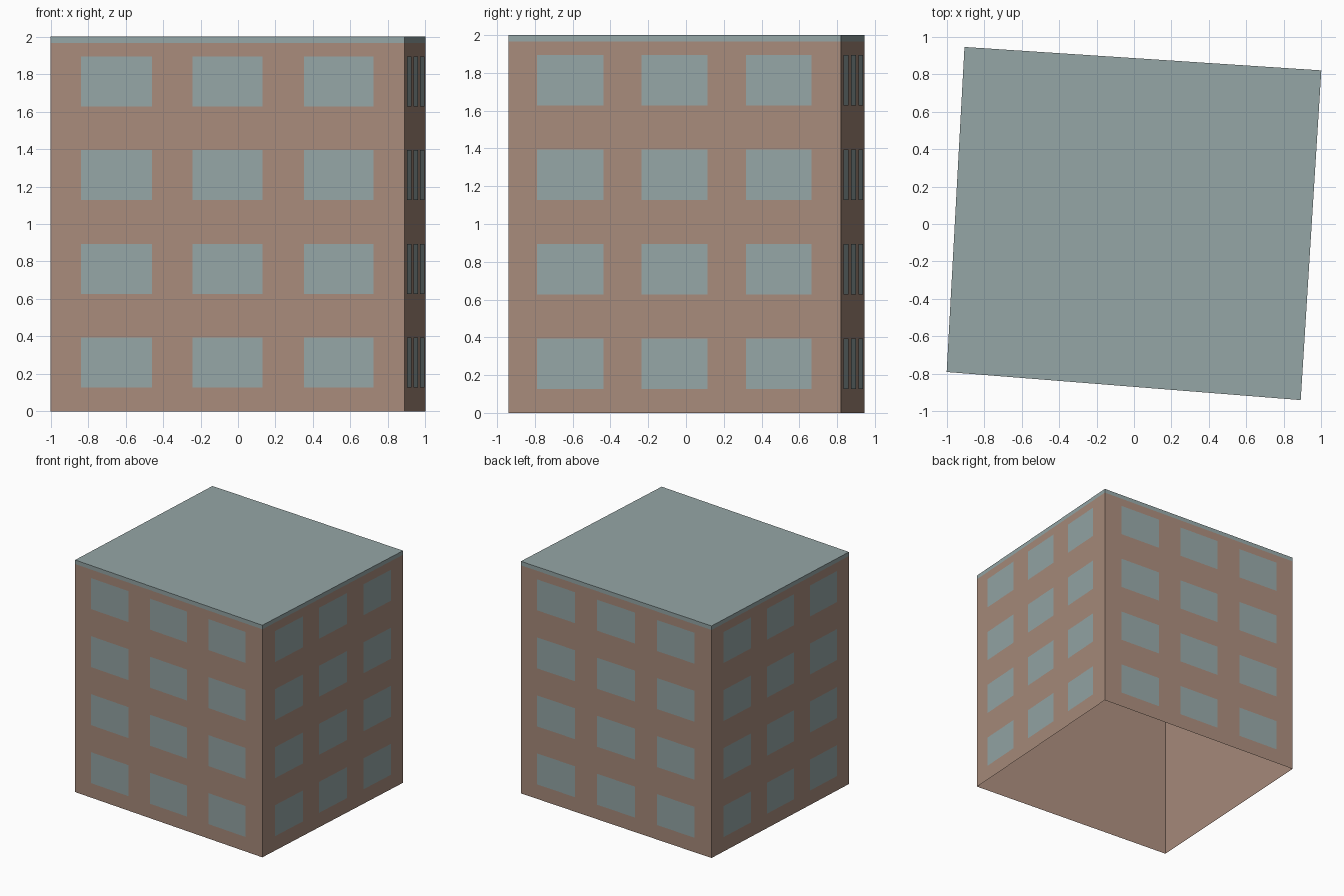
import bpy
from mathutils import Vector

cube = bpy.data.objects.get("Cube")
if cube:
    bpy.data.objects.remove(cube, do_unlink=True)


def material(name, colour):
    mat = bpy.data.materials.new(name)
    mat.use_nodes = True
    mat.diffuse_color = (*colour, 1)
    mat.node_tree.nodes["Principled BSDF"].inputs["Base Color"].default_value = (*colour, 1)
    return mat


def mesh_object(name, verts, faces, mat):
    mesh = bpy.data.meshes.new(name)
    mesh.from_pydata(verts, [], faces)
    mesh.materials.append(mat)
    mesh.update()
    obj = bpy.data.objects.new(name, mesh)
    bpy.context.collection.objects.link(obj)
    return obj


brick = material("brown_wall", (0.39, 0.26, 0.20))
slate = material("blue_grey", (0.30, 0.38, 0.38))

# Footprint, counter-clockwise from the front right corner
corners = [Vector(c) for c in ((-1, -0.79, 0), (0.89, -0.94, 0), (1, 0.82, 0), (-0.905, 0.945, 0))]
eaves, top = 1.965, 2.0
sides = [(i, (i + 1) % 4, (i + 1) % 4 + 4, i + 4) for i in range(4)]


def ring(z):
    return [c + Vector((0, 0, z)) for c in corners]


# Open-bottomed walls and the roof cap with its flush fascia
mesh_object("walls", ring(0) + ring(eaves), sides, brick)
mesh_object("roof", ring(eaves) + ring(top), sides + [(4, 5, 6, 7)], slate)

# Thin window panes, three columns by four floors on each wall
columns = ((0.086, 0.286), (0.401, 0.599), (0.715, 0.912))
for i, side in enumerate(("front", "left", "back", "right")):
    a, b = corners[i], corners[(i + 1) % 4]
    along = b - a
    out = along.cross(Vector((0, 0, 1))).normalized() * 0.004
    verts, faces = [], []
    for floor in range(4):
        low, high = 0.127 + floor * 0.5, 0.394 + floor * 0.5
        for start, end in columns:
            n = len(verts)
            for t, z in ((start, low), (end, low), (end, high), (start, high)):
                verts.append(a + along * t + out + Vector((0, 0, z)))
            faces.append((n, n + 1, n + 2, n + 3))
    mesh_object(side + "_windows", verts, faces, slate)
